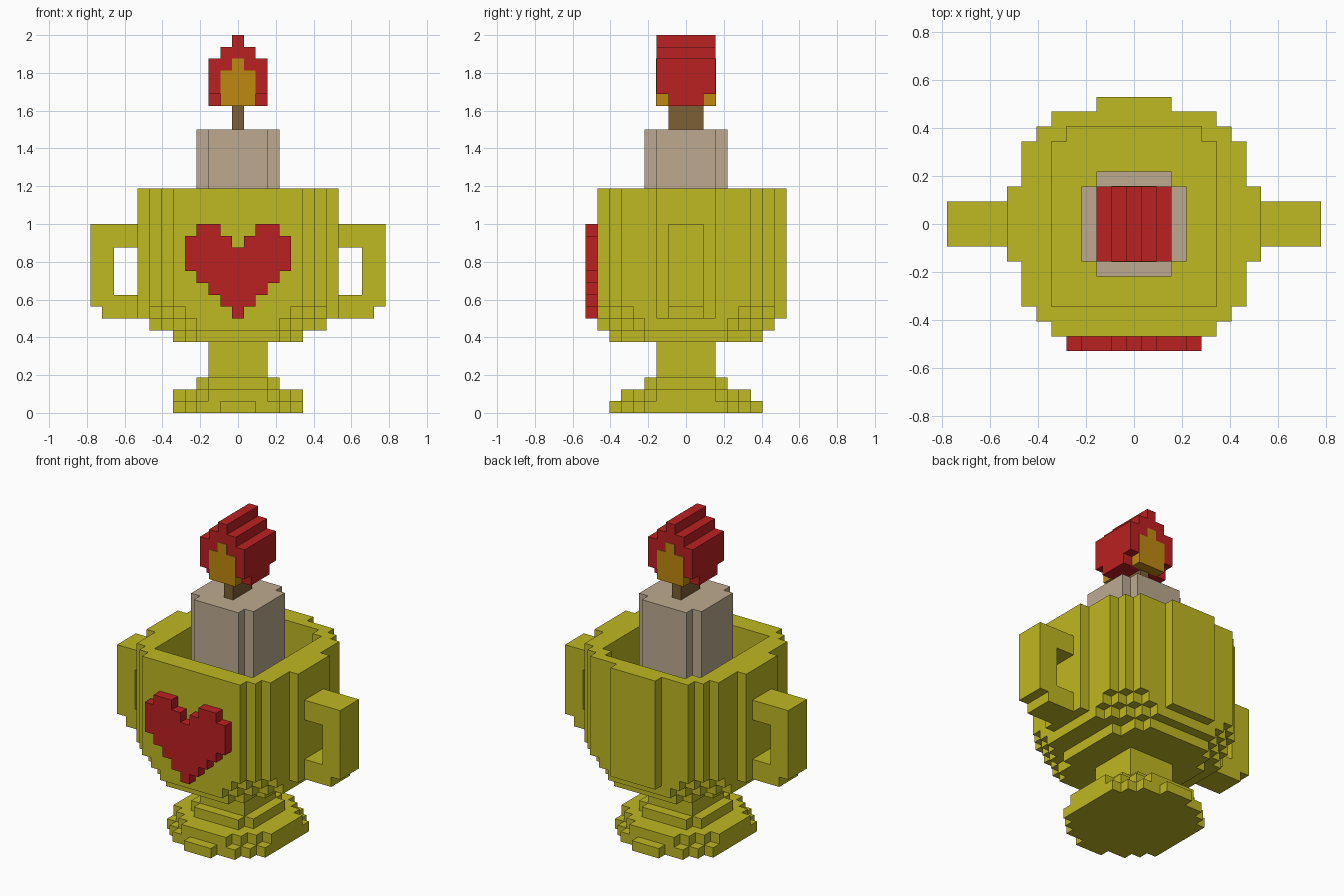
import bpy, bmesh

V = 0.0625  # size of one block

cube = bpy.data.objects.get("Cube")
if cube:
    bpy.data.objects.remove(cube, do_unlink=True)


def material(name, rgb):
    m = bpy.data.materials.new(name)
    m.use_nodes = True
    m.diffuse_color = (*rgb, 1)
    m.node_tree.nodes["Principled BSDF"].inputs["Base Color"].default_value = (*rgb, 1)
    return m


YELLOW = material("yellow", (0.52, 0.48, 0.016))
RED = material("red", (0.50, 0.015, 0.016))
WAX = material("wax", (0.51, 0.40, 0.28))
BROWN = material("brown", (0.205, 0.116, 0.036))
ORANGE = material("orange", (0.52, 0.25, 0.005))


def prism(name, outline, lo, hi, mat, axis="z"):
    """Extrude an outline, given in blocks, along z or y."""
    bm = bmesh.new()
    place = (lambda u, v: (u, v, lo)) if axis == "z" else (lambda u, v: (u, lo, v))
    face = bm.faces.new([bm.verts.new(place(u, v)) for u, v in outline])
    top = bmesh.ops.extrude_face_region(bm, geom=[face])["geom"]
    verts = [g for g in top if isinstance(g, bmesh.types.BMVert)]
    d = hi - lo
    bmesh.ops.translate(bm, verts=verts, vec=(0, 0, d) if axis == "z" else (0, d, 0))
    bmesh.ops.scale(bm, verts=bm.verts, vec=(V, V, V))
    bmesh.ops.recalc_face_normals(bm, faces=bm.faces)
    mesh = bpy.data.meshes.new(name)
    bm.to_mesh(mesh)
    bm.free()
    mesh.materials.append(mat)
    ob = bpy.data.objects.new(name, mesh)
    bpy.context.collection.objects.link(ob)
    return ob


def mirrored(half):
    """Close a half outline by mirroring it across x = 0."""
    return half + [(-x, z) for x, z in reversed(half)]


def stepped(back, front=None):
    """Staircase-edged plan from (half width, depth) corners."""
    def quarter(steps):
        pts = [steps[0]]
        for (_, y0), (x1, y1) in zip(steps, steps[1:]):
            pts += [(x1, y0), (x1, y1)]
        return pts
    rear = quarter(back)
    fore = [(x, -y) for x, y in quarter(front or back)]
    return mirrored(fore[::-1] + rear)


# Foot, stem and underside of the bowl, from the ground up
LAYERS = [
    ("foot_bottom", 0, 1, [(5.5, 3.5), (4.5, 4.5), (3.5, 5.5), (1.5, 6.5)]),
    ("foot_middle", 1, 2, [(5.5, 2.5), (4.5, 3.5), (3.5, 4.5), (2.5, 5.5)]),
    ("foot_top", 2, 3, [(3.5, 2.5), (2.5, 3.5)]),
    ("stem", 3, 6, [(2.5, 2.5)]),
    ("bowl_bottom", 6, 7, [(5.5, 3.5), (4.5, 5.5), (3.5, 6.5)]),
    ("bowl_lower_step", 7, 8, [(7.5, 3.5), (6.5, 4.5), (5.5, 5.5), (4.5, 6.5), (3.5, 7.5)]),
]
for name, lo, hi, steps in LAYERS:
    prism(name, stepped(steps), lo, hi, YELLOW)

# Bowl floor and wall, with a flat front and a bulge on the other sides
floor = [(8.5, 2.5), (7.5, 4.5), (6.5, 5.5), (5.5, 6.5), (4.5, 7.5), (2.5, 8.5)]
prism("bowl_floor", stepped(floor, floor[:-1]), 8, 9, YELLOW)
wall = [(8.5, 2.5), (7.5, 5.5), (6.5, 6.5), (5.5, 7.5), (2.5, 8.5)]
bowl = prism("bowl_wall", stepped(wall, wall[:-1]), 9, 19, YELLOW)

# Hollow out the bowl
cutter = prism("bowl_cutter", stepped([(5.5, 5.5), (4.5, 6.5)], [(5.5, 5.5)]), 8, 20, YELLOW)
cutter.hide_render = True
cut = bowl.modifiers.new("hollow", "BOOLEAN")
cut.operation = "DIFFERENCE"
cut.solver = "EXACT"
cut.object = cutter
bpy.context.view_layer.objects.active = bowl
bpy.ops.object.modifier_apply(modifier=cut.name)
bpy.data.objects.remove(cutter, do_unlink=True)

# Handles
handle = [(8.5, 8), (11.5, 8), (11.5, 9), (12.5, 9), (12.5, 16),
          (8.5, 16), (8.5, 14), (10.5, 14), (10.5, 10), (8.5, 10)]
for side, s in (("left", 1), ("right", -1)):
    prism(side + "_handle", [(s * x, z) for x, z in handle], -1.5, 1.5, YELLOW, "y")

# Heart on the front
heart = [(0.5, 14), (0.5, 15), (1.5, 15), (1.5, 16), (3.5, 16), (3.5, 15), (4.5, 15), (4.5, 12),
         (3.5, 12), (3.5, 11), (2.5, 11), (2.5, 10), (1.5, 10), (1.5, 9), (0.5, 9), (0.5, 8)]
prism("heart", mirrored(heart), -8.5, -7.5, RED, "y")

# Candle and wick
prism("candle", stepped([(3.5, 2.5), (2.5, 3.5)]), 9, 24, WAX)
prism("wick", stepped([(0.5, 1.5)]), 24, 26, BROWN)

# Flame with a glowing core at each end
prism("flame_base", stepped([(2.5, 1.5)]), 26, 27, RED)
flame = [(2.5, 27), (2.5, 30), (1.5, 30), (1.5, 31), (0.5, 31), (0.5, 32)]
prism("flame", mirrored(flame), -2.5, 2.5, RED, "y")
core = [(1.5, 26), (1.5, 29), (0.5, 29), (0.5, 30)]
for side, lo, hi in (("front", -2.54, -1.5), ("back", 1.5, 2.54)):
    prism(side + "_flame_core", mirrored(core), lo, hi, ORANGE, "y")
